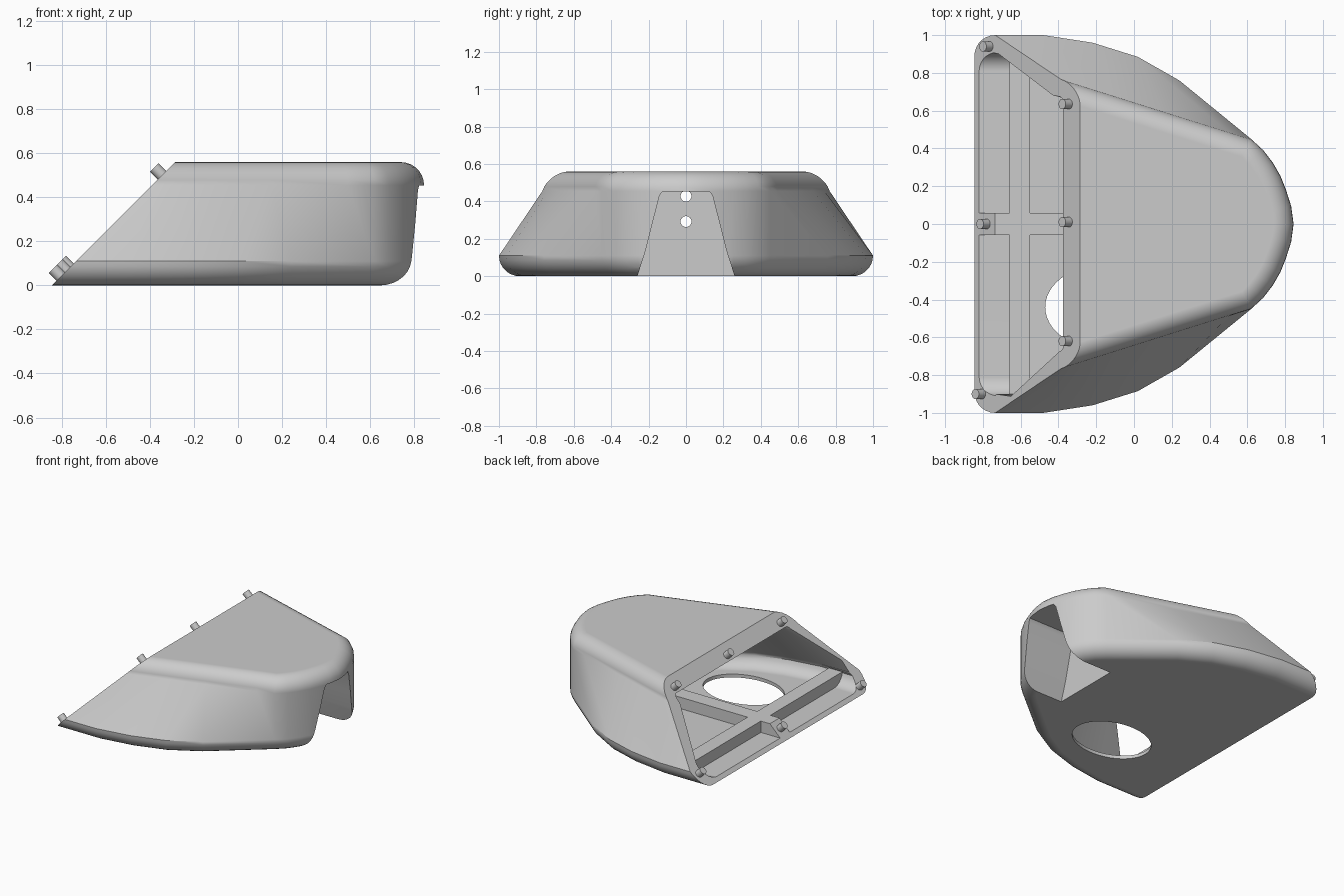
import bpy, bmesh, math
from mathutils import Vector, Matrix

if "Cube" in bpy.data.objects:
    bpy.data.objects.remove(bpy.data.objects["Cube"])

grey = bpy.data.materials.new("plain grey")
grey.diffuse_color = (0.6, 0.6, 0.6, 1)
grey.use_nodes = True
grey.node_tree.nodes["Principled BSDF"].inputs["Base Color"].default_value = grey.diffuse_color

# Half outlines (y > 0) of the widest lower and upper levels, sharing one nose
NOSE = [(.62, .45), (.685, .39), (.735, .325), (.775, .255), (.805, .18), (.832, .095), (.845, 0)]
LOW = [(-1.3, 1), (-.48, 1), (-.22, .96), (.02, .885), (.24, .76)] + NOSE
HIGH = [(-1.3, 1.05), (-.3, .74), (-.1, .677), (.15, .598), (.5, .488)] + NOSE


def make(name, bm):
    bmesh.ops.recalc_face_normals(bm, faces=bm.faces)
    me = bpy.data.meshes.new(name)
    bm.to_mesh(me)
    bm.free()
    me.materials.append(grey)
    ob = bpy.data.objects.new(name, me)
    bpy.context.collection.objects.link(ob)
    return ob


def ring(t, inset):
    """Closed outline blended between LOW and HIGH and moved inwards."""
    p = [Vector(a).lerp(Vector(b), t) for a, b in zip(LOW, HIGH)]
    half = []
    for i, q in enumerate(p):
        prev = p[max(i - 1, 0)]
        nxt = p[i + 1] if i + 1 < len(p) else Vector((prev.x, -prev.y))
        d = (nxt - prev).normalized()
        half.append(q - inset * Vector((-d.y, d.x)))
    return half + [Vector((q.x, -q.y)) for q in half[-2::-1]]


def hull_bm(inset, z0, z1, r_low, r_high, steps=7):
    """Loft with rounded lower and upper edges."""
    levels = []
    for i in range(steps + 1):
        a = math.pi / 2 * i / steps
        levels.append((z0 + r_low * (1 - math.cos(a)), r_low * (1 - math.sin(a))))
    for i in range(steps + 1):
        a = math.pi / 2 * i / steps
        levels.append((z1 - r_high * (1 - math.sin(a)), r_high * (1 - math.cos(a))))
    bm = bmesh.new()
    rows = []
    for z, d in levels:
        t = min(max((z - .11) / .34, 0), 1)
        rows.append([bm.verts.new((q.x, q.y, z)) for q in ring(t, inset + d)])
    n = len(rows[0])
    for a, b in zip(rows, rows[1:]):
        for i in range(n):
            j = (i + 1) % n
            bm.faces.new((a[i], a[j], b[j], b[i]))
    bm.faces.new(rows[0])
    bm.faces.new(rows[-1])
    return bm


def box(name, x0, x1, y0, y1, z0, z1):
    bm = bmesh.new()
    m = Matrix.Translation(((x0 + x1) / 2, (y0 + y1) / 2, (z0 + z1) / 2))
    bmesh.ops.create_cube(bm, size=1, matrix=m @ Matrix.Diagonal((x1 - x0, y1 - y0, z1 - z0, 1)))
    return make(name, bm)


def cylinder(name, centre, axis, r, depth, ry=None, seg=24):
    bm = bmesh.new()
    rot = Vector(axis).to_track_quat('Z', 'Y').to_matrix().to_4x4()
    m = Matrix.Translation(centre) @ rot @ Matrix.Diagonal((r, ry or r, depth, 1))
    bmesh.ops.create_cone(bm, cap_ends=True, segments=seg, radius1=1, radius2=1, depth=1, matrix=m)
    return make(name, bm)


def prism(name, half, x0, x1):
    """Mirrored (y, z) profile stretched along x."""
    prof = half + [(-y, z) for y, z in half[::-1]]
    bm = bmesh.new()
    f = bm.faces.new([bm.verts.new((x0, y, z)) for y, z in prof])
    ext = bmesh.ops.extrude_face_region(bm, geom=[f])["geom"]
    bmesh.ops.translate(bm, vec=(x1 - x0, 0, 0), verts=[v for v in ext if isinstance(v, bmesh.types.BMVert)])
    return make(name, bm)


def subtract(ob, cutter):
    mod = ob.modifiers.new("cut", 'BOOLEAN')
    mod.operation = 'DIFFERENCE'
    mod.solver = 'EXACT'
    mod.object = cutter
    bpy.context.view_layer.update()
    dg = bpy.context.evaluated_depsgraph_get()
    me = bpy.data.meshes.new_from_object(ob.evaluated_get(dg))
    ob.modifiers.clear()
    ob.data = me
    bpy.data.objects.remove(cutter)


# Outer body, sliced at 45 degrees
bm = hull_bm(0, 0, .56, .11, .105)
cut = bmesh.ops.bisect_plane(bm, geom=bm.verts[:] + bm.edges[:] + bm.faces[:],
                             plane_co=(-.845, 0, 0), plane_no=(-1, 0, 1), clear_outer=True)
bmesh.ops.holes_fill(bm, edges=[e for e in cut["geom_cut"] if isinstance(e, bmesh.types.BMEdge)])
body = make("shell_body", bm)

# Cavity: leaves the floor ribs and the notch housing standing
cavity = make("cavity", hull_bm(.09, .025, .47, .1, .02))
subtract(cavity, box("cross_rib", -.66, -.55, -1.2, 1.2, -.1, .11))
subtract(cavity, box("long_rib", -1.5, .5, -.057, .057, -.1, .11))
subtract(cavity, prism("notch_housing", [(.32, -.05), (.23, .28), (.18, .6)], .385, 1.2))
subtract(body, cavity)

# Rear notch, its two screw holes, and the floor opening
subtract(body, prism("notch", [(.267, -.03), (.26, 0), (.215, .14), (.18, .28), (.142, .43), (.125, .454)], .43, 1.2))
for z in (.428, .292):
    subtract(body, cylinder("screw_hole", (.4, 0, z), (1, 0, 0), .029, .3))
subtract(body, cylinder("floor_opening", (-.17, -.44, 0), (0, 0, 1), .3, .16, ry=.22, seg=48))

# Locating pegs on the slanted rim
pegs = []
N = Vector((-1, 0, 1)).normalized()
for x, y in [(-.765, .94), (-.345, .635), (-.345, .01), (-.345, -.62), (-.78, 0), (-.805, -.9)]:
    base = Vector((x, y, x + .845))
    pegs.append(cylinder("locating_peg", base + N * .015, N, .027, .07))

bpy.ops.object.select_all(action='DESELECT')
for ob in [body] + pegs:
    ob.select_set(True)
bpy.context.view_layer.objects.active = body
bpy.ops.object.shade_smooth_by_angle(angle=math.radians(30))
wn = body.modifiers.new("flat_face_normals", 'WEIGHTED_NORMAL')
wn.keep_sharp = True
